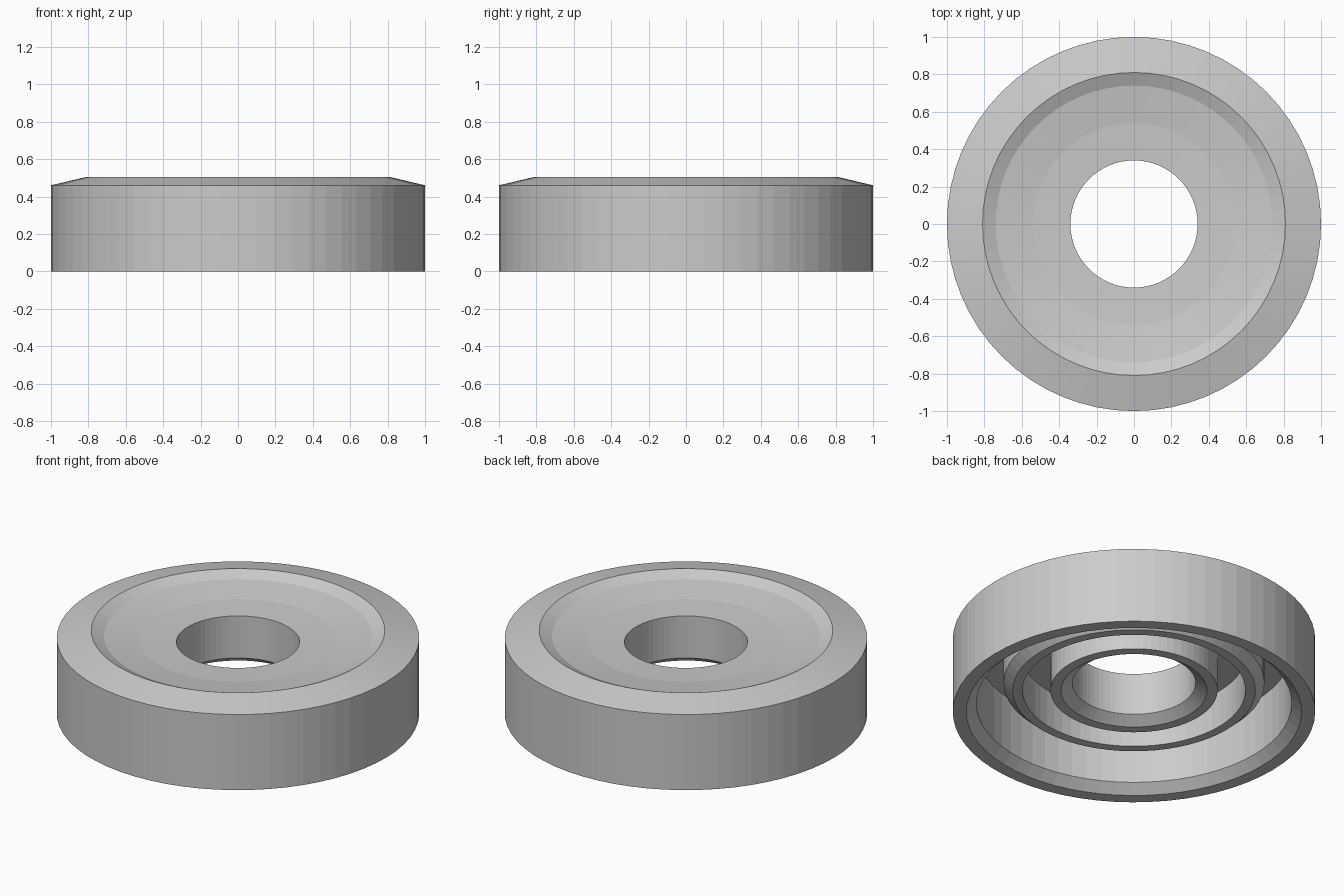
import bpy, bmesh
from math import tau

if "Cube" in bpy.data.objects:
    bpy.data.objects.remove(bpy.data.objects["Cube"])

SEGMENTS = 64

# Closed half-section of the cap as (radius, height)
section = [
    (1.00, 0.00), (1.00, 0.46),                              # outer wall
    (0.81, 0.505),                                           # top bevel
    (0.74, 0.473), (0.54, 0.445), (0.34, 0.436),             # shallow dish
    (0.34, 0.18), (0.403, 0.135), (0.461, 0.135),            # bore and hub lip
    (0.461, 0.36), (0.615, 0.36),                            # inner groove
    (0.615, 0.135), (0.67, 0.135), (0.72, 0.183),            # middle ring
    (0.72, 0.39), (0.87, 0.39),                              # outer groove
    (0.87, 0.052), (0.925, 0.00),                            # bevelled foot
]

# Spin the section into one closed ring
bm = bmesh.new()
verts = [bm.verts.new((r, 0, z)) for r, z in section]
edges = [bm.edges.new((a, b)) for a, b in zip(verts, verts[1:] + verts[:1])]
bmesh.ops.spin(bm, geom=verts + edges, cent=(0, 0, 0), axis=(0, 0, 1),
               angle=tau, steps=SEGMENTS)
bmesh.ops.remove_doubles(bm, verts=bm.verts, dist=1e-4)
bmesh.ops.recalc_face_normals(bm, faces=bm.faces)

mesh = bpy.data.meshes.new("ring_cap")
bm.to_mesh(mesh)
bm.free()
bpy.context.collection.objects.link(bpy.data.objects.new("ring_cap", mesh))
